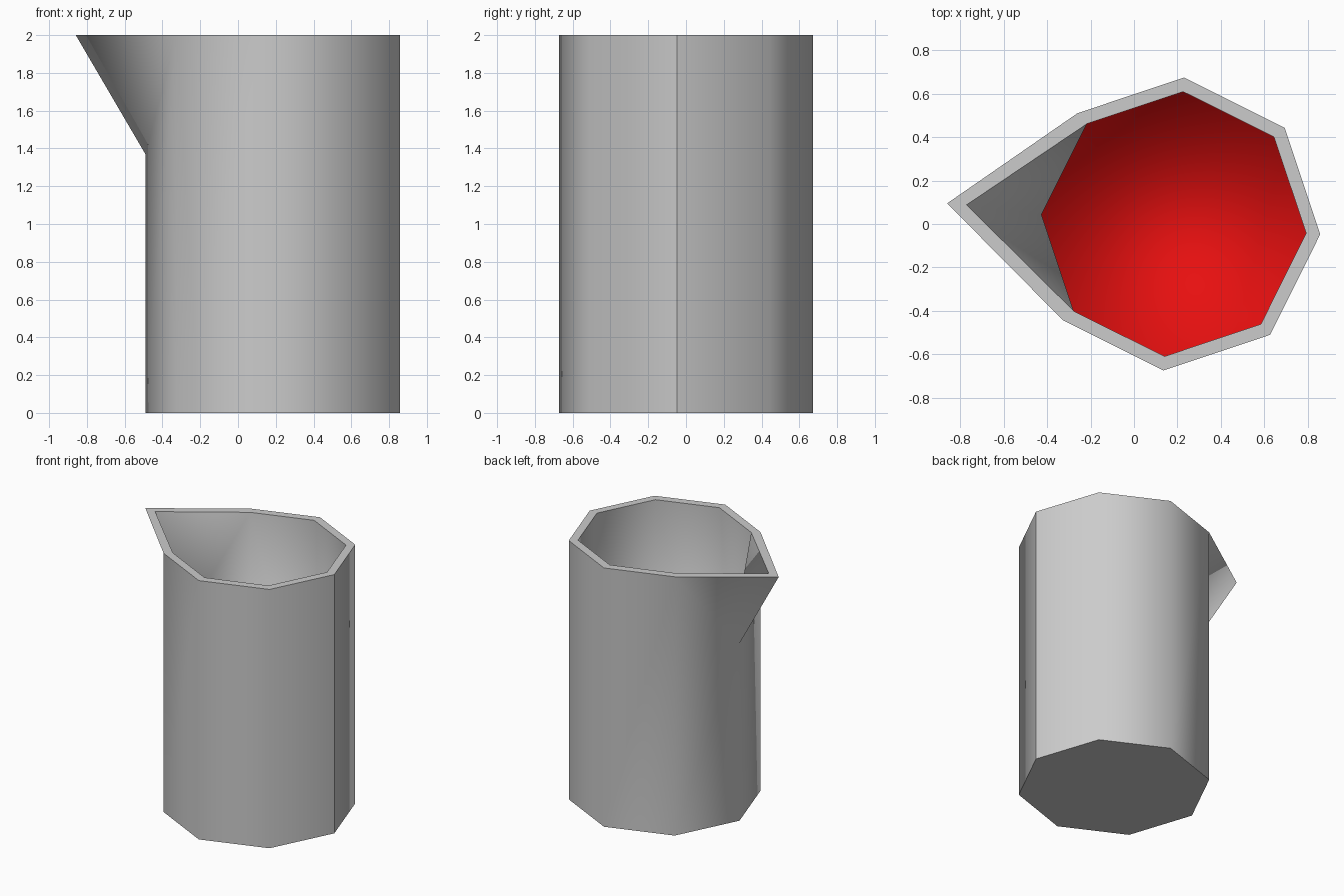
import bpy, bmesh
from math import cos, sin, radians

if "Cube" in bpy.data.objects:
    bpy.data.objects.remove(bpy.data.objects["Cube"])

CX, SIDES, TURN = 0.183, 8, -4.0
SPOUT, TOP, SPOUT_LOW = 4, 2.0, 1.37   # corner pulled out into the spout

bm = bmesh.new()


def shell(radius, base_z, tip):
    """One octagonal wall with a triangular spout; returns base loop and rim loop."""
    def ring(z):
        out = []
        for i in range(SIDES):
            a = radians(i * 360 / SIDES + TURN)
            out.append((CX + radius * cos(a), radius * sin(a), z))
        return out
    base = [bm.verts.new(p) for p in ring(base_z)]
    rim_pts = ring(TOP)
    low = bm.verts.new((rim_pts[SPOUT][0], rim_pts[SPOUT][1], SPOUT_LOW))
    rim_pts[SPOUT] = (tip[0], tip[1], TOP)
    rim = [bm.verts.new(p) for p in rim_pts]
    for i in range(SIDES):
        j = (i + 1) % SIDES
        ti = low if i == SPOUT else rim[i]
        tj = low if j == SPOUT else rim[j]
        bm.faces.new((base[i], base[j], tj, ti))
    # two triangular spout sides
    bm.faces.new((rim[SPOUT - 1], low, rim[SPOUT]))
    bm.faces.new((low, rim[SPOUT + 1], rim[SPOUT]))
    return base, rim


# Outer wall, inner wall
out_base, out_rim = shell(0.675, 0.0, (-0.859, 0.095))
in_base, in_rim = shell(0.61, 0.07, (-0.77, 0.088))

# Underside and red inner floor
bm.faces.new(out_base)
floor = bm.faces.new(in_base)
floor.material_index = 1

# Flat rim
for i in range(SIDES):
    j = (i + 1) % SIDES
    bm.faces.new((out_rim[i], out_rim[j], in_rim[j], in_rim[i]))

bmesh.ops.recalc_face_normals(bm, faces=bm.faces)

# Smooth walls, crisp rim, base and one seam corner
for f in bm.faces:
    f.smooth = True
for loop in (out_base, out_rim, in_rim):
    for i in range(SIDES):
        bm.edges.get((loop[i], loop[(i + 1) % SIDES])).smooth = False
bm.edges.get((out_base[0], out_rim[0])).smooth = False

mesh = bpy.data.meshes.new("pitcher")
bm.to_mesh(mesh)
bm.free()

grey = bpy.data.materials.new("grey_body")
grey.diffuse_color = (0.6, 0.6, 0.6, 1)
grey.use_nodes = True
grey.node_tree.nodes["Principled BSDF"].inputs["Base Color"].default_value = grey.diffuse_color
red = bpy.data.materials.new("red_floor")
red.diffuse_color = (0.8, 0.005, 0.005, 1)
red.use_nodes = True
red.node_tree.nodes["Principled BSDF"].inputs["Base Color"].default_value = red.diffuse_color
mesh.materials.append(grey)
mesh.materials.append(red)

pitcher = bpy.data.objects.new("pitcher", mesh)
bpy.context.collection.objects.link(pitcher)
